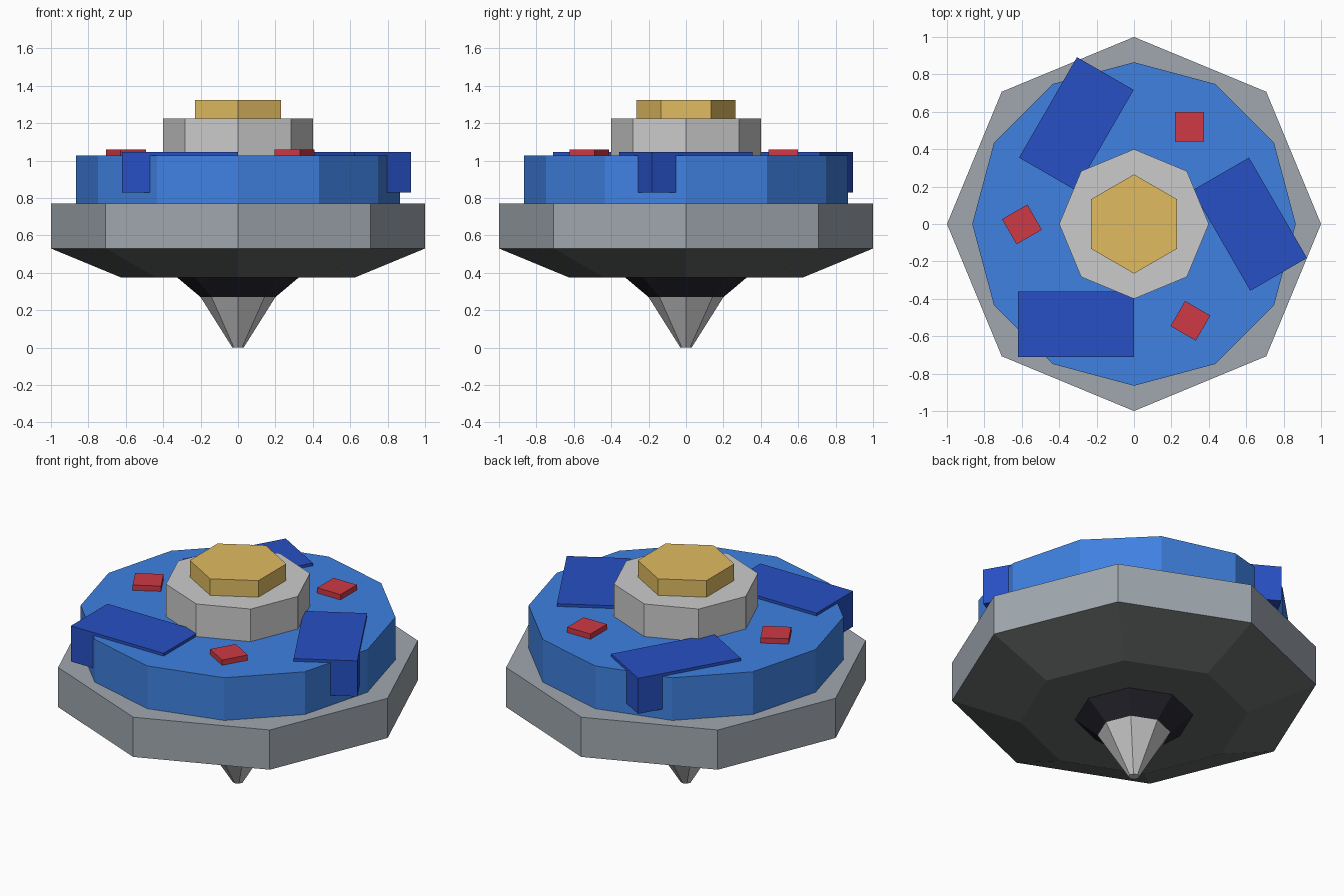
import bpy, bmesh
from math import sin, cos, tau, pi
from mathutils import Matrix, Vector

if "Cube" in bpy.data.objects:
    bpy.data.objects.remove(bpy.data.objects["Cube"])


def material(name, r, g, b):
    m = bpy.data.materials.new(name)
    m.diffuse_color = (r, g, b, 1)
    m.use_nodes = True
    m.node_tree.nodes["Principled BSDF"].inputs["Base Color"].default_value = m.diffuse_color
    return m


STEEL = material("steel", 0.35, 0.39, 0.43)
DARK = material("dark_grey", 0.13, 0.14, 0.14)
BLACK = material("black", 0.02, 0.02, 0.03)
BLUE = material("blue", 0.05, 0.22, 0.75)
NAVY = material("deep_blue", 0.02, 0.08, 0.55)
RED = material("red", 0.62, 0.04, 0.06)
GOLD = material("gold", 0.75, 0.5, 0.12)


def finish(name, bm, mat):
    bmesh.ops.recalc_face_normals(bm, faces=bm.faces)
    mesh = bpy.data.meshes.new(name)
    bm.to_mesh(mesh)
    bm.free()
    if mat:
        mesh.materials.append(mat)
    bpy.context.collection.objects.link(bpy.data.objects.new(name, mesh))


def frustum(name, sides, r0, z0, r1, z1, mat=None):
    """Closed n-sided frustum with one corner on the +y axis."""
    bm = bmesh.new()
    rings = []
    for r, z in ((r0, z0), (r1, z1)):
        angles = [pi / 2 + tau * i / sides for i in range(sides)]
        rings.append([bm.verts.new((r * cos(a), r * sin(a), z)) for a in angles])
    low, high = rings
    bm.faces.new(low)
    bm.faces.new(high)
    for i in range(sides):
        j = (i + 1) % sides
        bm.faces.new((low[i], low[j], high[j], high[i]))
    finish(name, bm, mat)


def three_boxes(name, lo, hi, mat):
    """A box repeated every 120 degrees about the spin axis."""
    lo, hi = Vector(lo), Vector(hi)
    for k in range(3):
        bm = bmesh.new()
        bmesh.ops.create_cube(bm, size=1, matrix=Matrix.Rotation(tau * k / 3, 4, 'Z')
                              @ Matrix.Translation((lo + hi) / 2)
                              @ Matrix.Diagonal((*(hi - lo), 1)))
        finish(f"{name}_{k + 1}", bm, mat)


# Spinning tip and its collar
frustum("tip", 8, 0.03, 0, 0.2, 0.27)
frustum("tip_collar", 8, 0.2, 0.27, 0.325, 0.375, BLACK)

# Heavy disc with tapered underside
frustum("underside", 8, 0.625, 0.375, 1.0, 0.53, DARK)
frustum("weight_disc", 8, 1.0, 0.53, 1.0, 0.77, STEEL)

# Upper ring, with raised blades and studs
frustum("upper_ring", 12, 0.865, 0.77, 0.865, 1.028, BLUE)
three_boxes("blade", (-0.62, -0.71, 0.83), (0, -0.36, 1.045), NAVY)
three_boxes("stud", (0.22, 0.442, 0.98), (0.375, 0.598, 1.06), RED)

# Hub and cap
frustum("hub", 8, 0.4, 1.028, 0.4, 1.225)
frustum("cap", 6, 0.265, 1.225, 0.265, 1.325, GOLD)
